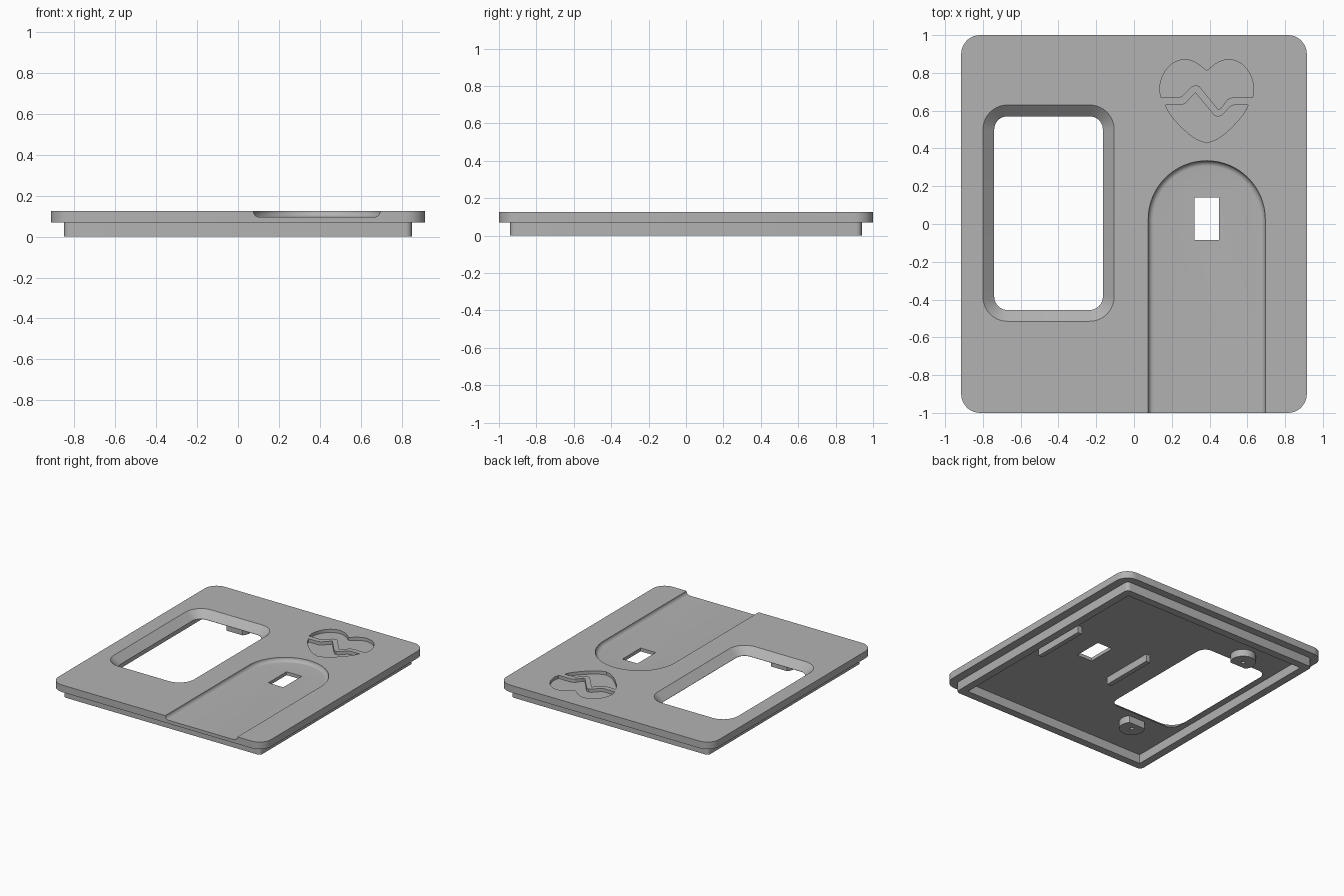
import bpy, bmesh
from math import sin, cos, pi, radians
from mathutils import Vector

if "Cube" in bpy.data.objects:
    bpy.data.objects.remove(bpy.data.objects["Cube"], do_unlink=True)

grey = bpy.data.materials.new("plain grey")
grey.use_nodes = True
grey.diffuse_color = (0.45, 0.45, 0.45, 1)
grey.node_tree.nodes["Principled BSDF"].inputs["Base Color"].default_value = grey.diffuse_color

FLOOR, TOP = 0.07, 0.125      # underside and upper face of the plate
ARCH_X, ARCH_Y = 0.385, 0.025  # centre of the arched channel


def loft(name, rings):
    """Closed solid through a stack of (outline, height) rings."""
    bm = bmesh.new()
    loops = [[bm.verts.new((x, y, z)) for x, y in pts] for pts, z in rings]
    for a, b in zip(loops, loops[1:]):
        for i in range(len(a)):
            j = (i + 1) % len(a)
            bm.faces.new((a[i], a[j], b[j], b[i]))
    bm.faces.new(loops[0][::-1])
    bm.faces.new(loops[-1])
    bmesh.ops.recalc_face_normals(bm, faces=bm.faces)
    mesh = bpy.data.meshes.new(name)
    bm.to_mesh(mesh)
    bm.free()
    mesh.materials.append(grey)
    obj = bpy.data.objects.new(name, mesh)
    bpy.context.collection.objects.link(obj)
    return obj


def prism(name, pts, z0, z1):
    return loft(name, [(pts, z0), (pts, z1)])


def arc(cx, cy, r, start, end, steps):
    angles = [radians(start + (end - start) * i / steps) for i in range(steps + 1)]
    return [(cx + r * cos(a), cy + r * sin(a)) for a in angles]


def rounded_rect(x0, x1, y0, y1, r, steps=10):
    return (arc(x1 - r, y1 - r, r, 0, 90, steps) + arc(x0 + r, y1 - r, r, 90, 180, steps)
            + arc(x0 + r, y0 + r, r, 180, 270, steps) + arc(x1 - r, y0 + r, r, 270, 360, steps))


def rect(x0, x1, y0, y1):
    return [(x0, y0), (x1, y0), (x1, y1), (x0, y1)]


def spline(points, steps=6):
    """Smooth curve through the points."""
    p = [Vector(q) for q in points]
    p = [2 * p[0] - p[1]] + p + [2 * p[-1] - p[-2]]
    out = []
    for a, b, c, d in zip(p, p[1:], p[2:], p[3:]):
        for i in range(steps):
            t = i / steps
            out.append(0.5 * (2 * b + (c - a) * t + (2 * a - 5 * b + 4 * c - d) * t ** 2
                              + (3 * b - a - 3 * c + d) * t ** 3))
    return [tuple(q) for q in out] + [tuple(p[-2])]


def mirrored(pts):
    return [(2 * ARCH_X - x, y) for x, y in reversed(pts)]


def cut(obj, cutter):
    mod = obj.modifiers.new("cut", 'BOOLEAN')
    mod.operation, mod.solver, mod.object = 'DIFFERENCE', 'EXACT', cutter
    bpy.context.view_layer.update()
    bpy.context.view_layer.objects.active = obj
    bpy.ops.object.modifier_apply(modifier=mod.name)
    bpy.data.objects.remove(cutter, do_unlink=True)


# Main plate
plate = prism("cover_plate", rounded_rect(-0.915, 0.915, -1, 1, 0.1), FLOOR, TOP)

# Window with sloping sides
inner = rounded_rect(-0.74, -0.165, -0.455, 0.57, 0.07)
outer = rounded_rect(-0.8, -0.105, -0.515, 0.63, 0.13)
cut(plate, loft("window_cutter", [(inner, 0), (inner, FLOOR + 0.002), (outer, TOP), (outer, 0.2)]))


# Arched channel with a filleted floor, open at the front
def arch(r):
    return [(ARCH_X - r, -1.1), (ARCH_X + r, -1.1)] + arc(ARCH_X, ARCH_Y, r, 0, 180, 32)


fillet, rings = 0.029, []
for i in range(7):
    t = pi / 2 * i / 6
    rings.append((arch(0.31 - fillet * (1 - sin(t))), TOP - fillet * cos(t)))
cut(plate, loft("channel_cutter", rings + [(arch(0.31), 0.2)]))

# Rectangular slot through the channel floor
cut(plate, prism("slot_cutter", rect(0.32, 0.45, -0.085, 0.14), 0, 0.2))

# Engraved heart, split by a zigzag band
lobe = spline([(0.142, 0.67), (0.137, 0.73), (0.16, 0.8), (0.205, 0.85),
               (0.265, 0.87), (0.325, 0.855), (0.385, 0.81)])
zigzag = [(0.52, 0.67), (0.495, 0.66), (0.46, 0.612), (0.445, 0.607), (0.345, 0.73),
          (0.325, 0.735), (0.305, 0.727), (0.255, 0.677), (0.235, 0.67)]
side = spline([(0.165, 0.63), (0.2, 0.57), (0.27, 0.495), (0.33, 0.45), (0.385, 0.43)])
low_zigzag = [(0.53, 0.63), (0.51, 0.622), (0.465, 0.575), (0.445, 0.567), (0.425, 0.575),
              (0.325, 0.695), (0.27, 0.637), (0.25, 0.63)]
for name, half, band in (("upper", lobe, zigzag), ("lower", side, low_zigzag)):
    cut(plate, prism(name + "_heart_cutter", half + mirrored(half)[1:] + band, TOP - 0.025, 0.2))

# Locating rim under the plate
rim = prism("locating_rim", rounded_rect(-0.85, 0.85, -0.94, 0.94, 0.03, 5), 0, FLOOR + 0.001)
cut(rim, prism("rim_cutter", rect(-0.79, 0.79, -0.88, 0.88), -0.1, 0.2))

# Support bars either side of the slot
bars = [prism(side_name + "_support_bar", rect(x - 0.018, x + 0.018, -0.19, 0.24), 0.012, FLOOR + 0.001)
        for side_name, x in (("left", 0.7), ("right", 0.07))]

# Screw bosses beyond the window ends, flat on the window side
bosses = []
for name, y, turn in (("back", 0.66, 0), ("front", -0.56, 180)):
    boss = prism(name + "_screw_boss", arc(-0.45, y, 0.09, turn - 40, turn + 220, 24), 0.015, FLOOR + 0.001)
    cut(boss, prism("screw_hole_cutter", arc(-0.45, y, 0.014, 0, 345, 23), 0, FLOOR - 0.005))
    bosses.append(boss)

# Smooth the curved walls, keep hard edges
bpy.ops.object.select_all(action='DESELECT')
for obj in [plate, rim] + bars + bosses:
    obj.select_set(True)
bpy.context.view_layer.objects.active = plate
bpy.ops.object.shade_smooth_by_angle(angle=radians(30))
